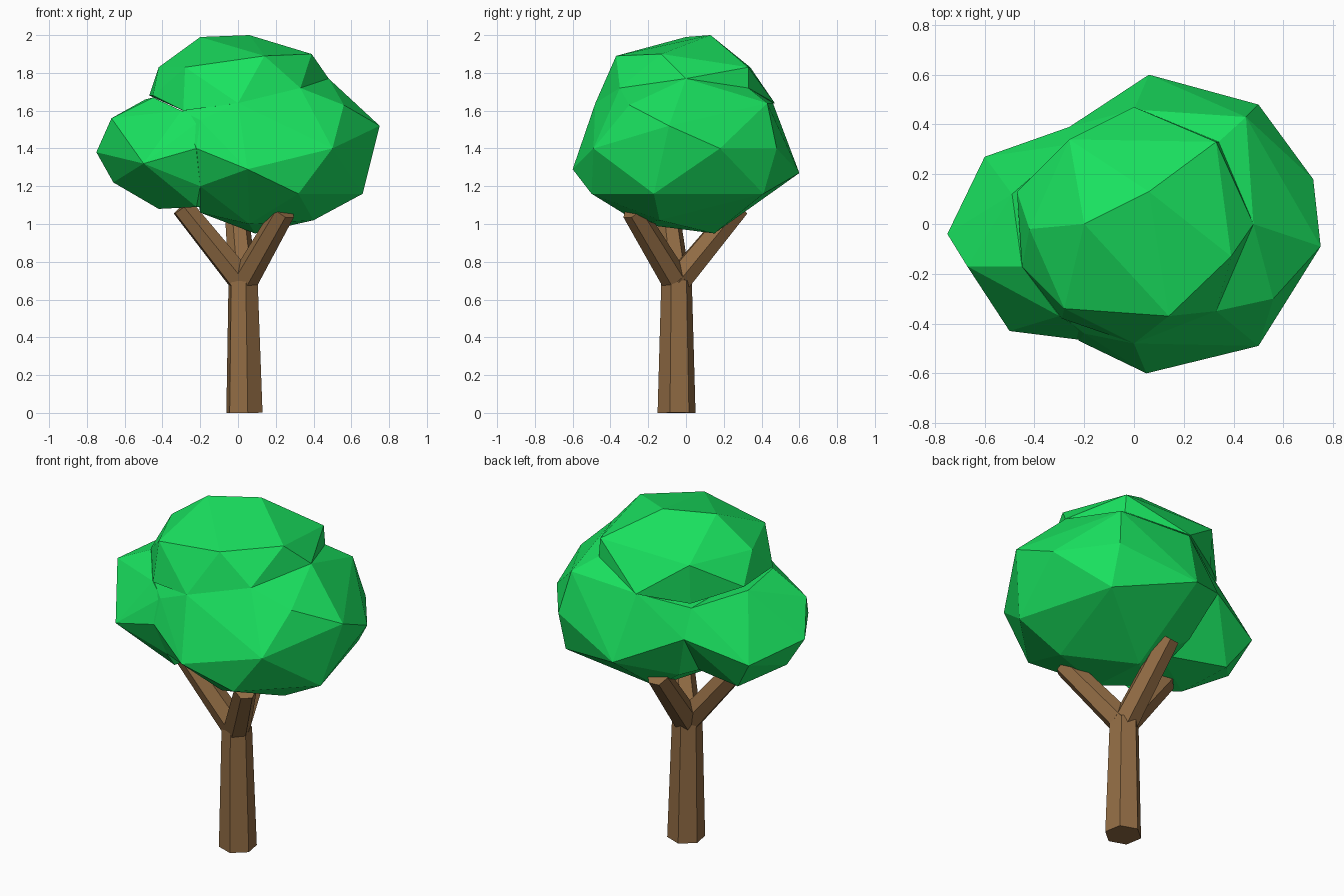
import bpy, bmesh, math
from mathutils import Vector


def material(name, rgb):
    m = bpy.data.materials.new(name)
    m.diffuse_color = (*rgb, 1.0)
    return m


LEAF = material("leaf green", (0.010, 0.76, 0.115))
BARK = material("bark brown", (0.285, 0.150, 0.058))


def hull(name, points, mat):
    """Flat-faceted convex clump stretched over a few corner points."""
    bm = bmesh.new()
    for p in points:
        bm.verts.new(p)
    bmesh.ops.convex_hull(bm, input=bm.verts[:])
    bmesh.ops.delete(bm, geom=[v for v in bm.verts if not v.link_faces], context='VERTS')
    bmesh.ops.recalc_face_normals(bm, faces=bm.faces[:])
    me = bpy.data.meshes.new(name)
    bm.to_mesh(me)
    bm.free()
    me.materials.append(mat)
    ob = bpy.data.objects.new(name, me)
    bpy.context.collection.objects.link(ob)
    return ob


def limb(name, start, end, r0, r1, turn=0.0, sides=6):
    """Tapered six-sided post between two points."""
    a, b = Vector(start), Vector(end)
    q = (b - a).to_track_quat('Z', 'Y')
    pts = []
    for c, r in ((a, r0), (b, r1)):
        for i in range(sides):
            t = turn + math.tau * i / sides
            pts.append(c + q @ Vector((r * math.cos(t), r * math.sin(t), 0)))
    return hull(name, pts, BARK)


# trunk and three branches forking from its top
limb("trunk", (0.034, -0.05, 0), (0.027, -0.05, 0.70), 0.102, 0.082, math.radians(10))
fork = (0.027, -0.05, 0.69)
for name, end in (("left_branch", (-0.295, -0.10, 1.09)),
                  ("right_branch", (0.245, -0.28, 1.07)),
                  ("back_branch", (-0.01, 0.28, 1.09))):
    limb(name, fork, end, 0.075, 0.062)

# large right-hand leaf clump
hull("main_foliage", [
    (0.06, 0.60, 1.27), (0.50, 0.48, 1.40), (0.72, 0.18, 1.40), (0.75, -0.09, 1.52),
    (0.50, -0.49, 1.40), (0.05, -0.60, 1.29), (-0.22, -0.47, 1.40), (0.32, -0.50, 1.16),
    (0.66, -0.17, 1.16), (0.56, -0.30, 1.63), (0.45, 0.43, 1.64), (0.33, -0.35, 1.72),
    (0.48, 0.0, 1.77), (0.0, -0.48, 1.64), (0.50, 0.41, 1.16), (0.40, -0.14, 1.02),
    (0.09, 0.15, 0.95), (0.06, -0.24, 1.00), (-0.20, -0.38, 1.20), (-0.20, -0.16, 1.06),
    (-0.26, 0.39, 1.41), (-0.26, 0.32, 1.57), (0.0, 0.46, 1.64), (0.34, 0.33, 1.72),
    (-0.15, 0.28, 1.13), (-0.20, -0.44, 1.55), (-0.30, -0.36, 1.60)], LEAF)

# small left-hand leaf clump
hull("left_foliage", [
    (-0.75, -0.04, 1.38), (-0.67, -0.17, 1.56), (-0.60, 0.27, 1.30), (-0.50, -0.43, 1.32),
    (-0.22, -0.465, 1.40), (-0.45, -0.17, 1.67), (-0.66, 0.0, 1.22), (-0.48, 0.20, 1.12),
    (-0.42, -0.10, 1.08), (-0.22, -0.28, 1.09), (-0.26, 0.39, 1.41), (-0.10, 0.10, 1.10),
    (-0.49, 0.12, 1.66), (-0.20, -0.38, 1.20), (-0.26, 0.32, 1.57), (-0.20, -0.43, 1.55),
    (-0.30, -0.37, 1.60)], LEAF)

# crown leaf clump
hull("top_foliage", [
    (-0.20, 0.0, 1.99), (0.06, 0.13, 2.00), (0.39, -0.13, 1.90), (0.14, -0.37, 1.89),
    (-0.28, -0.34, 1.83), (-0.42, -0.02, 1.83), (-0.26, 0.34, 1.83), (0.33, 0.33, 1.83),
    (0.48, 0.0, 1.77), (0.0, 0.47, 1.64), (-0.47, 0.13, 1.68), (-0.45, -0.17, 1.68),
    (-0.29, -0.38, 1.60), (0.0, -0.48, 1.64), (0.33, -0.35, 1.72), (0.34, 0.33, 1.72),
    (-0.26, 0.33, 1.60)], LEAF)
